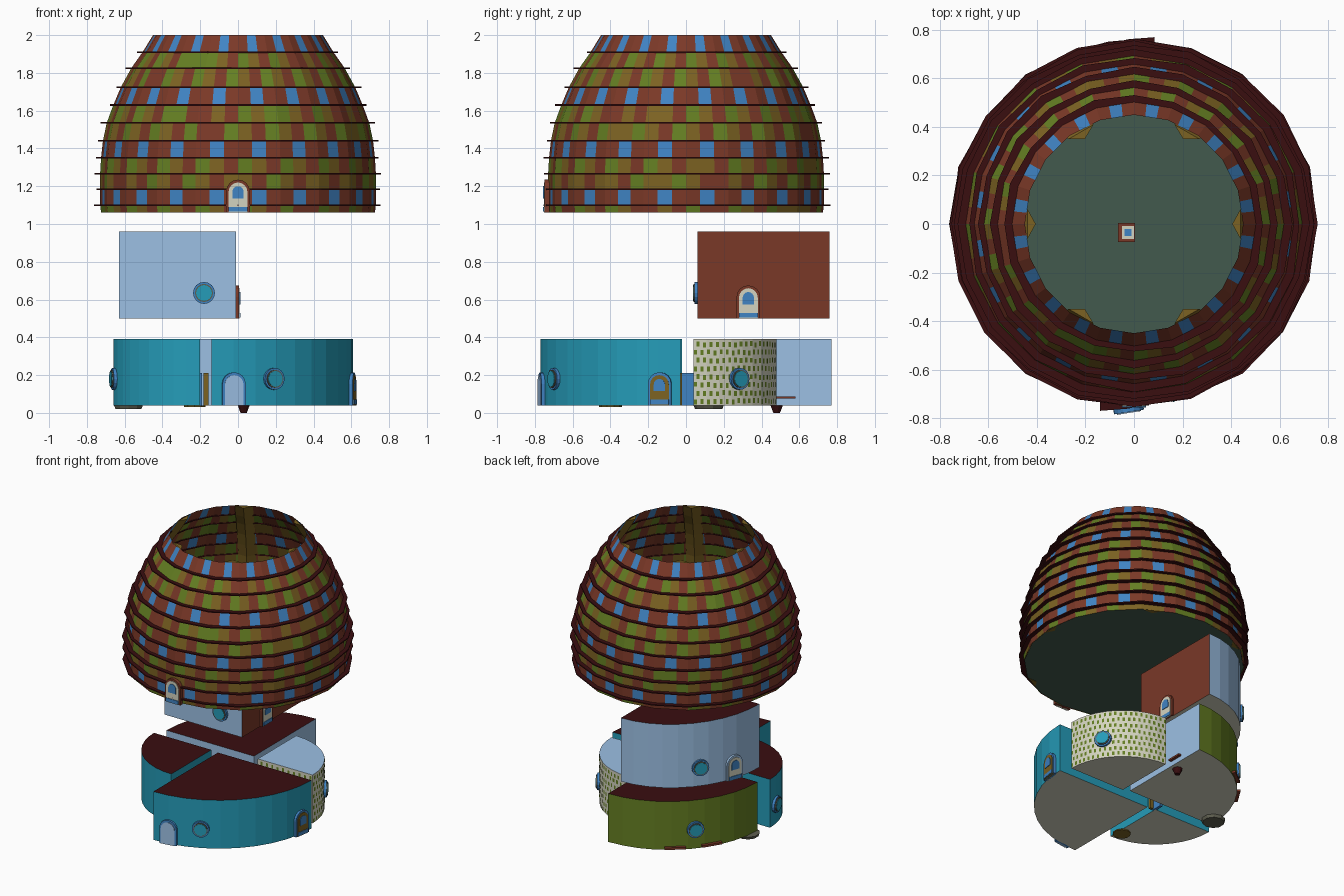
import bpy, bmesh, math, random
from mathutils import Matrix, Vector

random.seed(4)
cube = bpy.data.objects.get("Cube")
if cube:
    bpy.data.objects.remove(cube)


def material(name, r, g, b):
    lin = [((c / 255 + 0.055) / 1.055) ** 2.4 for c in (r, g, b)] + [1]
    m = bpy.data.materials.new(name)
    m.use_nodes = True
    m.diffuse_color = lin
    m.node_tree.nodes["Principled BSDF"].inputs["Base Color"].default_value = lin
    return m


brick = material("brick red", 122, 56, 39)
olive = material("olive green", 100, 126, 34)
mustard = material("mustard", 124, 98, 34)
blue = material("blue", 64, 132, 196)
maroon = material("dark maroon", 58, 14, 16)
teal = material("teal", 37, 156, 185)
pale = material("pale blue", 156, 192, 228)
cream = material("cream", 212, 212, 192)
grey = material("dark grey", 95, 95, 80)
moss = material("dark moss", 66, 90, 77)


def finish(name, bm, mats, matrix=None, fix=True):
    if fix:
        bmesh.ops.recalc_face_normals(bm, faces=bm.faces)
    me = bpy.data.meshes.new(name)
    bm.to_mesh(me)
    bm.free()
    for m in mats:
        me.materials.append(m)
    ob = bpy.data.objects.new(name, me)
    bpy.context.collection.objects.link(ob)
    if matrix:
        ob.matrix_world = matrix
    return ob


def facing(x, y, z, angle):
    # local x points out of the wall, local z is up
    return Matrix.Translation((x, y, z)) @ Matrix.Rotation(math.radians(angle), 4, 'Z')


def slab(name, outline, x0, x1, mat, matrix):
    # extrude an outline in the wall plane from depth x0 to x1
    bm = bmesh.new()
    face = bm.faces.new([bm.verts.new((x0, u, v)) for u, v in outline])
    new = bmesh.ops.extrude_face_region(bm, geom=[face])["geom"]
    bmesh.ops.translate(bm, vec=(x1 - x0, 0, 0),
                        verts=[g for g in new if isinstance(g, bmesh.types.BMVert)])
    return finish(name, bm, [mat], matrix)


def arch(w, h, base=0):
    r = w / 2
    top = [(r * math.cos(math.pi * i / 8), h - r + r * math.sin(math.pi * i / 8)) for i in range(9)]
    return [(-r, base), (r, base)] + top


def circle(r, n=16):
    return [(r * math.cos(math.tau * i / n), r * math.sin(math.tau * i / n)) for i in range(n)]


def box(w, z0, z1):
    return [(-w / 2, z0), (w / 2, z0), (w / 2, z1), (-w / 2, z1)]


def door(name, matrix, frame, panel, glazed=True):
    slab(name + "_frame", arch(0.125, 0.175), -0.012, 0.014, frame, matrix)
    slab(name + "_panel", arch(0.1, 0.16), 0, 0.018, panel, matrix)
    if glazed:
        slab(name + "_glass", arch(0.06, 0.14, 0.075), 0, 0.022, blue, matrix)
        slab(name + "_sill", box(0.1, 0.005, 0.03), 0, 0.022, blue, matrix)


def porthole(name, matrix):
    slab(name + "_frame", circle(0.058), -0.012, 0.014, blue, matrix)
    slab(name + "_rim", circle(0.048), 0, 0.02, grey, matrix)
    slab(name + "_glass", circle(0.042), 0, 0.023, teal, matrix)


class Wedge:
    """Quarter-round room: curved wall, two flat walls, roof and floor."""

    def __init__(self, name, cx, cy, rx, ry, start, z0, z1, mats):
        self.c, self.r = (cx, cy), (rx, ry)
        n = 10
        self.plan = [self.c] + [self.at(start + 90 * i / n) for i in range(n + 1)]
        self.z0, self.z1 = z0, z1
        bm = bmesh.new()
        lo = [bm.verts.new((x, y, z0)) for x, y in self.plan]
        hi = [bm.verts.new((x, y, z1)) for x, y in self.plan]
        count = len(lo)
        for i in range(count):
            j = (i + 1) % count
            f = bm.faces.new((lo[i], lo[j], hi[j], hi[i]))
            f.material_index = 1 if i == 0 else 2 if j == 0 else 0
        bm.faces.new(hi).material_index = 3
        bm.faces.new(lo).material_index = 4
        finish(name, bm, mats)

    def at(self, deg):
        a = math.radians(deg)
        return self.c[0] + self.r[0] * math.cos(a), self.c[1] + self.r[1] * math.sin(a)

    def wall(self, deg, z):
        x, y = self.at(deg)
        return facing(x, y, z, deg)


# lower rooms and the upper room
LOW, TOP = 0.04, 0.39
front = Wedge("front_room", -0.14, -0.03, 0.75, 0.74, 270, LOW, TOP, [teal, teal, teal, maroon, cream])
small = Wedge("small_room", -0.2, -0.02, 0.46, 0.46, 180, LOW, TOP, [teal, teal, teal, maroon, cream])
spot = Wedge("patterned_room", 0.13, 0.04, 0.44, 0.44, 0, LOW, TOP, [cream, cream, cream, pale, cream])
back = Wedge("back_room", 0.085, 0.06, 0.7, 0.71, 90, LOW, TOP, [olive, pale, pale, maroon, cream])
upper = Wedge("upper_room", -0.01, 0.06, 0.62, 0.7, 90, 0.5, 0.96, [pale, brick, pale, maroon, cream])

# green dashes on the patterned room
bm = bmesh.new()
for p, q in zip(spot.plan, spot.plan[1:] + spot.plan[:1]):
    p, q = Vector((*p, 0)), Vector((*q, 0))
    along = (q - p).normalized()
    out = Vector((along.y, -along.x, 0)) * 0.003
    cols = max(1, round((q - p).length / 0.045))
    for c in range(cols):
        for row in range(8):
            mid = p.lerp(q, (c + 0.3 + 0.4 * (row % 2)) / cols) + out
            z = LOW + 0.022 + row * 0.043 + random.uniform(-0.004, 0.004)
            corners = [(-1, -1), (1, -1), (1, 1), (-1, 1)]
            bm.faces.new([bm.verts.new(mid + along * 0.008 * s + Vector((0, 0, z + 0.013 * t)))
                          for s, t in corners])
finish("wall_dashes", bm, [olive], fix=False)

# doors and round windows
door("front_door", front.wall(-81, LOW), blue, pale, False)
door("side_door", front.wall(-8.4, LOW), blue, mustard)
porthole("front_window", front.wall(-64, 0.18))
porthole("small_window", small.wall(190, 0.18))
porthole("patterned_window", spot.wall(33, 0.18))
porthole("back_window", back.wall(139, 0.18))
porthole("upper_back_window", upper.wall(139, 0.635))
door("upper_back_door", upper.wall(160, 0.5), pale, cream)
door("upper_side_door", facing(-0.01, 0.33, 0.5, 0), brick, cream)
porthole("upper_front_window", facing(-0.18, 0.06, 0.635, -90))
slab("passage_door", box(0.08, LOW, 0.21), -0.01, 0.01, blue, facing(-0.2, 0.0, 0, 0))
slab("passage_post", box(0.025, LOW, 0.21), -0.01, 0.01, mustard, facing(-0.17, -0.03, 0, -90))

# low rails on the back room
slab("side_rail", box(0.1, 0.075, 0.088), -0.01, 0.02, brick, facing(0.085, 0.53, 0, 0))
for i, deg in enumerate((128, 148)):
    slab("back_rail_%d" % i, box(0.14, 0.05, 0.065), -0.01, 0.02, brick, back.wall(deg, 0))


# feet below the rooms
def foot(name, x, y, z0, z1, r, mat, taper=1.0):
    bm = bmesh.new()
    bmesh.ops.create_cone(bm, cap_ends=True, segments=10, radius1=r * taper, radius2=r, depth=z1 - z0)
    finish(name, bm, [mat], Matrix.Translation((x, y, (z0 + z1) / 2)))


foot("grey_foot", -0.58, 0.12, 0.02, LOW, 0.08, grey, 0.9)
foot("round_foot", 0.03, 0.48, 0, LOW + 0.005, 0.035, maroon, 0.5)
foot("flat_foot", -0.23, -0.4, 0.032, LOW, 0.06, mustard)

# dome: rows of bricks following a curved profile
PROFILE = [(1.06, 0.725), (1.10, 0.73), (1.185, 0.73), (1.265, 0.73), (1.35, 0.725), (1.44, 0.715),
           (1.535, 0.695), (1.63, 0.66), (1.725, 0.62), (1.825, 0.565), (1.91, 0.505), (2.0, 0.45)]
SIDES, SUB = 20, 3
COUNT = SIDES * SUB


def ring(r, z):
    pts = []
    for i in range(SIDES):
        a, b = (Vector((r * math.cos(math.tau * k / SIDES), r * math.sin(math.tau * k / SIDES), z))
                for k in (i, i + 1))
        pts += [a.lerp(b, s / SUB) for s in range(SUB)]
    return pts


bm = bmesh.new()
loops = [[bm.verts.new(p) for p in ring(r, z)] for z, r in PROFILE]
for row, (lo, hi) in enumerate(zip(loops, loops[1:])):
    colours = [1, 0, 0] if row % 3 == 1 else [2, 3, 0]
    for i in range(COUNT):
        j = (i + 1) % COUNT
        f = bm.faces.new((lo[i], lo[j], hi[j], hi[i]))
        f.material_index = colours[(i + row * 2) % 3]
        if row % 3 != 1 and random.random() < 0.12:
            f.material_index = random.choice((0, 2, 3))
finish("dome_bricks", bm, [brick, blue, olive, mustard], fix=False)

# thin ledges between the rows
bm = bmesh.new()
for z, r in PROFILE[1:-1]:
    grow = [random.uniform(0.018, 0.034) for _ in range(SIDES)]
    sets = []
    for k, dz in ((0, -0.004), (1, -0.004), (1, 0.004), (0, 0.004)):
        verts = []
        for i in range(SIDES):
            a = math.tau * i / SIDES
            rr = r + (grow[i] if k else -0.006)
            verts.append(bm.verts.new((rr * math.cos(a), rr * math.sin(a), z + dz)))
        sets.append(verts)
    for s, t in zip(sets, sets[1:] + sets[:1]):
        for i in range(SIDES):
            j = (i + 1) % SIDES
            bm.faces.new((s[i], s[j], t[j], t[i]))
finish("dome_ledges", bm, [maroon])

# dome floor
bm = bmesh.new()
bmesh.ops.create_circle(bm, cap_ends=True, segments=SIDES, radius=0.722)
finish("dome_floor", bm, [moss], Matrix.Translation((0, 0, 1.062)))

# six inner ribs with a triangular section
for k in range(6):
    bm = bmesh.new()
    rows = [[bm.verts.new((r - d, u, z)) for d, u in ((0.012, -0.06), (0.045, 0), (0.012, 0.06))]
            for z, r in PROFILE]
    for lo, hi in zip(rows, rows[1:]):
        for i in range(3):
            j = (i + 1) % 3
            bm.faces.new((lo[i], lo[j], hi[j], hi[i]))
    bm.faces.new(rows[0])
    bm.faces.new(rows[-1])
    finish("inner_rib_%d" % k, bm, [mustard], facing(0, 0, 0, 60 * k))

# dome door, and a hatch in the floor
door("dome_door", facing(0, -0.735, 1.06, -90), brick, cream)
flat = Matrix.Translation((0.005, -0.035, 1.065)) @ Matrix.Rotation(-math.pi / 2, 4, 'Y')
slab("hatch_frame", box(0.08, 0, 0.07), 0, 0.01, brick, flat)
slab("hatch_panel", box(0.055, 0.005, 0.055), 0, 0.014, cream, flat)
slab("hatch_glass", box(0.03, 0.015, 0.045), 0, 0.017, blue, flat)
